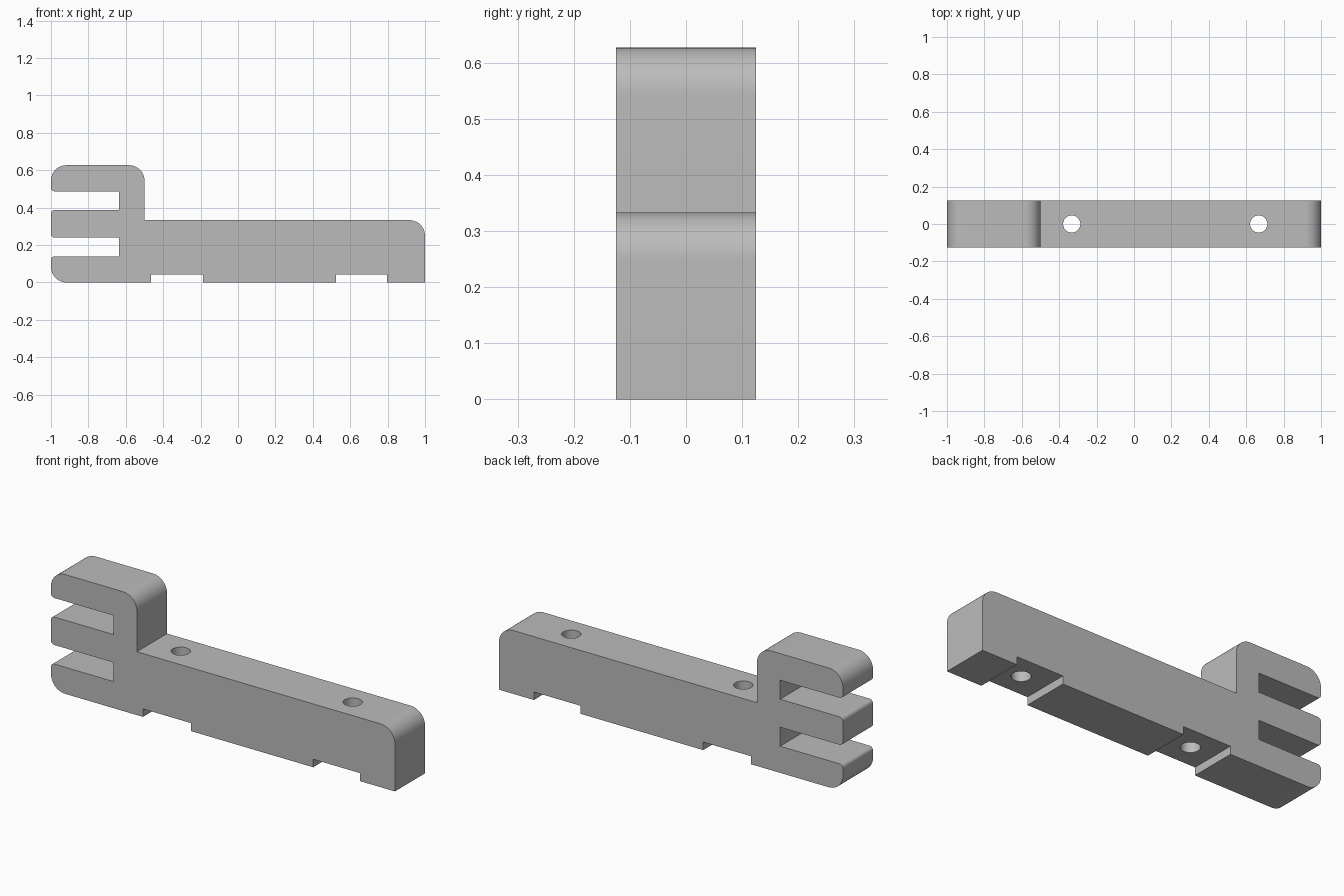
import bpy
import bmesh
import math
from mathutils import Vector

if "Cube" in bpy.data.objects:
    bpy.data.objects.remove(bpy.data.objects["Cube"])

HALF_DEPTH = 0.125
BIG, SMALL = 0.083, 0.02

grey = bpy.data.materials.new("plain grey")
grey.use_nodes = True
colour = (0.5, 0.5, 0.5, 1)
grey.diffuse_color = colour
grey.node_tree.nodes["Principled BSDF"].inputs["Base Color"].default_value = colour


def fillet(profile, steps=12):
    """Replace each right-angled corner that has a radius with an arc."""
    points = []
    for i, (x, z, r) in enumerate(profile):
        corner = Vector((x, z))
        if not r:
            points.append(corner)
            continue
        before = (Vector(profile[i - 1][:2]) - corner).normalized()
        after = (Vector(profile[(i + 1) % len(profile)][:2]) - corner).normalized()
        centre = corner + (before + after) * r
        for s in range(steps + 1):
            a = math.pi / 2 * s / steps
            points.append(centre - after * r * math.cos(a) - before * r * math.sin(a))
    return points


# Side outline: x, z, corner radius, counter-clockwise from the lower left
outline = [(-1, 0, BIG)]
for left, right in ((-0.465, -0.187), (0.525, 0.797)):
    outline += [(left, 0, 0), (left, 0.042, 0), (right, 0.042, 0), (right, 0, 0)]
outline += [(1, 0, 0), (1, 0.333, BIG), (-0.5, 0.333, 0),
            (-0.5, 0.627, BIG), (-1, 0.627, BIG)]
for low, high in ((0.387, 0.487), (0.14, 0.24)):
    outline += [(-1, high, SMALL), (-0.635, high, 0), (-0.635, low, 0), (-1, low, SMALL)]

# Bracket body, extruded through its depth
bm = bmesh.new()
face = bm.faces.new([bm.verts.new((p.x, -HALF_DEPTH, p.y)) for p in fillet(outline)])
back = bmesh.ops.extrude_face_region(bm, geom=[face])
bmesh.ops.translate(bm, vec=(0, 2 * HALF_DEPTH, 0),
                    verts=[v for v in back["geom"] if isinstance(v, bmesh.types.BMVert)])
bmesh.ops.recalc_face_normals(bm, faces=bm.faces)
mesh = bpy.data.meshes.new("clip_bracket")
bm.to_mesh(mesh)
bm.free()
mesh.materials.append(grey)
body = bpy.data.objects.new("clip_bracket", mesh)
bpy.context.collection.objects.link(body)

# Screw holes running vertically through the arm
for x in (-0.333, 0.667):
    bpy.ops.mesh.primitive_cylinder_add(vertices=48, radius=0.046, depth=1,
                                        location=(x, 0, 0.2))
    cutter = bpy.context.object
    cutter.name = "screw_hole_cutter"
    cutter.data.materials.append(grey)
    hole = body.modifiers.new("screw_hole", "BOOLEAN")
    hole.operation = "DIFFERENCE"
    hole.solver = "EXACT"
    hole.object = cutter
    bpy.ops.object.select_all(action="DESELECT")
    body.select_set(True)
    bpy.context.view_layer.objects.active = body
    bpy.ops.object.modifier_apply(modifier=hole.name)
    bpy.data.objects.remove(cutter)

bpy.ops.object.shade_smooth_by_angle(angle=math.radians(30))
